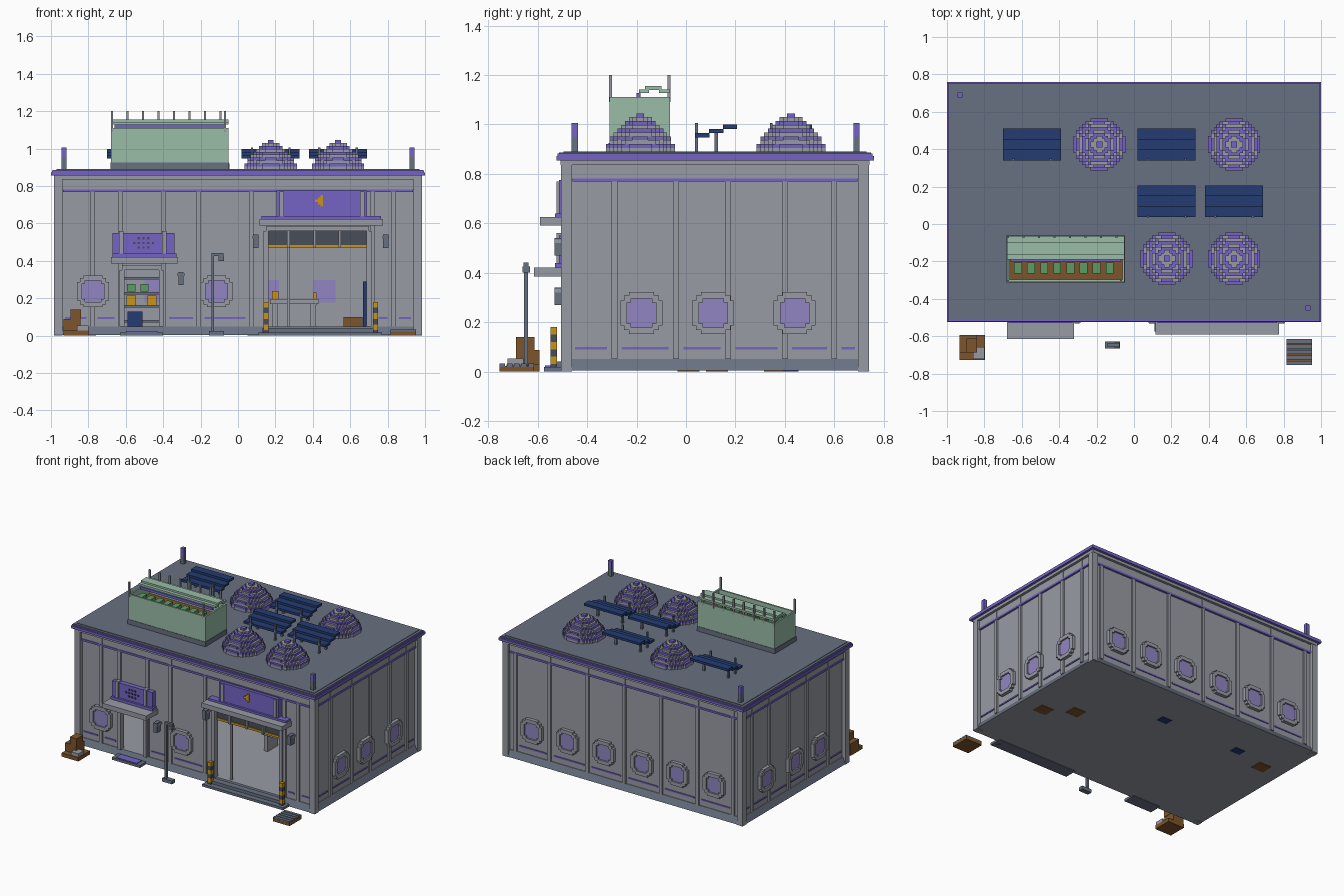
import bpy, bmesh, math

default_cube = bpy.data.objects.get("Cube")
if default_cube:
    bpy.data.objects.remove(default_cube, do_unlink=True)


def colour(name, hexcode):
    """One flat material from an sRGB hex string."""
    rgb = [(int(hexcode[i:i + 2], 16) / 255) ** 2.2 for i in (0, 2, 4)]
    mat = bpy.data.materials.new(name)
    mat.use_nodes = True
    mat.diffuse_color = (*rgb, 1)
    mat.node_tree.nodes["Principled BSDF"].inputs["Base Color"].default_value = (*rgb, 1)
    return mat


wall_grey = colour("wall grey", "979aa2")
slate = colour("slate", "687080")
charcoal = colour("charcoal", "4a4e58")
purple = colour("purple", "7464c4")
lilac = colour("lilac glass", "9084c0")
pale_green = colour("pale green", "98bba6")
leaf_green = colour("leaf green", "5c9a62")
brown = colour("crate brown", "7c5630")
amber = colour("amber", "c8941c")
navy = colour("navy", "283e70")


def add_mesh(name, bm, mat):
    mesh = bpy.data.meshes.new(name)
    bm.to_mesh(mesh)
    bm.free()
    mesh.materials.append(mat)
    obj = bpy.data.objects.new(name, mesh)
    bpy.context.collection.objects.link(obj)
    return obj


def build(name, mat, boxes):
    """One object made of boxes given as (x0, x1, y0, y1, z0, z1)."""
    bm = bmesh.new()
    for box in boxes:
        lo, hi = box[::2], box[1::2]
        for v in bmesh.ops.create_cube(bm, size=1)["verts"]:
            v.co = [hi[i] if v.co[i] > 0 else lo[i] for i in range(3)]
    return add_mesh(name, bm, mat)


def block(x, y, z, width, depth, height):
    """A box by the centre of its footprint and its bottom."""
    return (x - width / 2, x + width / 2, y - depth / 2, y + depth / 2, z, z + height)


# Key planes of the shell
X, FRONT, BACK, TOP, FLOOR, ROOF = .955, -.48, .715, .86, .05, .89
MID, HALF = (FRONT + BACK) / 2, (BACK - FRONT) / 2
SIDES = ("front", "back", "left", "right")


def on_wall(side, u0, u1, z0, z1, out, inside=.01):
    """A box lying on a wall, sticking out by the given amount."""
    if side == "front":
        return (u0, u1, FRONT - out, FRONT + inside, z0, z1)
    if side == "back":
        return (u0, u1, BACK - inside, BACK + out, z0, z1)
    if side == "left":
        return (X - inside, X + out, u0, u1, z0, z1)
    return (-X - out, -X + inside, u0, u1, z0, z1)


# Sloped plinth that is also the floor
bm = bmesh.new()
for v in bmesh.ops.create_cube(bm, size=2)["verts"]:
    flare = .005 if v.co.z > 0 else .028
    v.co = (v.co.x * (X + flare), MID + v.co.y * (HALF + flare), FLOOR if v.co.z > 0 else .004)
plinth = add_mesh("plinth", bm, slate)
plinth.data.materials.append(wall_grey)
for face in plinth.data.polygons:
    face.material_index = int(abs(face.normal.z) > .95)

# Walls, the front one with two doorways
SMALL, LARGE = (-.62, -.41, .35), (.15, .70, .56)
thick = .03
front_wall = [on_wall("front", a, b, FLOOR, TOP, 0, thick)
              for a, b in ((-X, SMALL[0]), (SMALL[1], LARGE[0]), (LARGE[1], X))]
front_wall += [on_wall("front", a, b, z, TOP, 0, thick) for a, b, z in (SMALL, LARGE)]
build("front_wall", wall_grey, front_wall)
build("back_wall", wall_grey, [on_wall("back", -X, X, FLOOR, TOP, 0, thick)])
build("side_walls", wall_grey, [on_wall(s, FRONT, BACK, FLOOR, TOP, 0, thick) for s in SIDES[2:]])
build("corner_posts", wall_grey, [block(sx * (X + .005), MID + sy * (HALF + .003), 0, .045, .045, TOP)
                                  for sx in (-1, 1) for sy in (-1, 1)])

# Ribs, stripes and windows of each wall
SIDE_RIBS, SIDE_WINDOWS = (-.29, -.04, .17, .40, .60), (-.18, .11, .44)
RIBS = {"front": (-.78, -.63, -.40, -.21, .07, .72, .83),
        "back": (-.89, -.60, -.30, 0, .30, .61, .89),
        "left": SIDE_RIBS, "right": SIDE_RIBS}
WINDOWS = {"front": (-.775, -.115), "back": (-.74, -.44, -.15, .16, .46, .75),
           "left": SIDE_WINDOWS, "right": SIDE_WINDOWS}
for side in SIDES:
    long_wall = side in SIDES[:2]
    start, end = (-X, X) if long_wall else (FRONT, BACK)
    build(side + "_ribs", wall_grey, [on_wall(side, u - .012, u + .012, FLOOR, TOP, .012) for u in RIBS[side]])
    build(side + "_top_band", wall_grey, [on_wall(side, start, end, .78, TOP, .009)])
    build(side + "_top_stripe", purple, [on_wall(side, start + .02, end - .02, .768, .782, .014)])
    dashes, edges = [], (start, *RIBS[side], end)
    for a, b in zip(edges, edges[1:]):
        blocked = side == "front" and any(a < (d[0] + d[1]) / 2 < b for d in (SMALL, LARGE))
        if b - a > .1 and not blocked:
            dashes.append(on_wall(side, a + .03, b - .03, .09, .1, .006))
    build(side + "_low_stripe", purple, dashes)
    frames, panes, zc = [], [], .237
    for u in WINDOWS[side]:
        panes.append(on_wall(side, u - .06, u + .06, zc - .06, zc + .06, .014, thick + .004))
        for s in (-1, 1):
            near, far = sorted((s * .058, s * .085))
            frames.append(on_wall(side, u - .05, u + .05, zc + near, zc + far, .025))
            frames.append(on_wall(side, u + near, u + far, zc - .05, zc + .05, .025))
            for t in (-1, 1):
                cu, cz = u + s * .056, zc + t * .056
                frames.append(on_wall(side, cu - .014, cu + .014, cz - .014, cz + .014, .025))
    build(side + "_window_panes", lilac, panes)
    build(side + "_window_frames", wall_grey, frames)


# Roof slabs
def slab(margin, z0, z1):
    return (-X - margin, X + margin, FRONT - margin, BACK + margin, z0, z1)


build("cornice", wall_grey, [slab(.028, .835, TOP)])
build("roof_trim", purple, [slab(.045, .855, .873), slab(.04, .873, .882)])
build("roof_deck", slate, [slab(.033, .87, ROOF - .004), slab(.015, .88, ROOF)])
corners = ((.93, -.45), (-.93, .69))
build("mast_bases", slate, [block(x, y, ROOF, .026, .026, .06) for x, y in corners])
build("mast_tops", purple, [block(x, y, ROOF + .06, .026, .026, .055) for x, y in corners])

# Stepped domes made of rounded block layers
step, layers = .0155, 10
rings = {purple: [], wall_grey: []}
for k in range(layers):
    radius = .142 * (1 - (k / layers) ** 1.6)
    ring = rings[purple if k % 2 else wall_grey]
    rows = max(1, round(radius / step))
    for j in range(-rows, rows):
        off = (j + .5) * step
        half = max(1, round(math.sqrt(max(0, radius ** 2 - off ** 2)) / step)) * step
        ring.append((-half, half, off - step / 2, off + step / 2, ROOF + k * step, ROOF + (k + 1) * step))
spots = ((.175, -.185), (.535, -.185), (-.185, .425), (.535, .425))
for mat, boxes in rings.items():
    first = build("dome_layers", mat, boxes)
    for i, (x, y) in enumerate(spots):
        dome = first if i == 0 else first.copy()
        if i:
            bpy.context.collection.objects.link(dome)
        dome.location = (x, y, 0)

# Solar panels stepping up towards the back, with posts
panels, posts = [], []
for x, y in ((-.545, .425), (.175, .425), (.175, .122), (.535, .122)):
    for i in range(3):
        panels.append(block(x, y + (i - 1) * .056, .948 + i * .017, .31, .058, .017))
    for dx in (-.1, .1):
        posts += [block(x + dx, y - .08, ROOF, .012, .012, .115), block(x + dx, y, ROOF, .014, .014, .08)]
build("solar_panels", navy, panels)
build("solar_posts", slate, posts)

# Open planter house on the roof
gx0, gx1, gy0, gy1, gtop, sheet = -.68, -.05, -.31, -.065, 1.11, .012
build("planter_walls", pale_green, [
    (gx0, gx1, gy0, gy0 + sheet, ROOF, gtop), (gx0, gx1, gy1 - sheet, gy1, ROOF, gtop),
    (gx0, gx0 + sheet, gy0, gy1, ROOF, gtop), (gx1 - sheet, gx1, gy0, gy1, ROOF, gtop)])
build("planter_base", slate, [(gx0 - .003, gx1 + .003, gy0 - .003, gy1 + .003, ROOF, ROOF + .035)])
build("planter_soil", brown, [(gx0 + sheet, gx1 - sheet, gy0 + sheet, gy1 - sheet, ROOF, 1.03)])
build("planter_cover", pale_green, [(gx0, gx1, -.19, -.15, 1.128, 1.142), (gx0, gx1, -.165, -.10, 1.14, 1.155),
                                    (gx0, gx1, -.11, gy1, 1.128, 1.142)])
build("grow_light", purple, [(gx0 + .02, gx1 - .02, -.2, -.185, 1.11, 1.128)])
build("plants", leaf_green, [block(gx0 + .06 + i * .07, -.235, 1.03, .042, .06, .06) for i in range(8)])
poles = [block(gx0 + .006 + i * .083, gy1 - .004, gtop - .02, .012, .012, .11) for i in range(8)]
poles += [block(x, gy0 + .004, gtop - .02, .012, .012, .11) for x in (gx0 + .006, gx1 - .02)]
build("planter_poles", wall_grey, poles)

# Canopies, signs and wall lamps
build("canopies", wall_grey, [(-.68, -.32, -.615, FRONT, .385, .42), (.115, .775, -.59, FRONT, .59, .625)])
build("canopy_stripes", purple, [(-.67, -.33, -.53, FRONT, .42, .44), (.125, .765, -.53, FRONT, .625, .64)])
build("signs", purple, [(-.67, -.34, -.515, FRONT, .44, .55), (.205, .69, -.515, FRONT, .64, .775)])
build("sign_brackets", wall_grey, [block(x, -.505, z, .024, .04, h) for x, z, h in
                                   ((-.625, .44, .12), (-.395, .44, .12), (.235, .64, .13), (.665, .64, .13))])
build("sign_accent", amber, [block(.42 + i * .014, -.517, .714 - i * .012, .014, .012, .014 + i * .024)
                             for i in range(3)])
build("sign_dots", charcoal, [block(-.505 + i * .025, -.516, .49 + j * .025, .012, .01, .012)
                              for i in range(-2, 3) for j in (-1, 0, 1) if i * j in (0, 1, -1)])
lamps = [(.095, .47), (.79, .47), (-.305, .27), (-.70, .27)][:3]
build("wall_lamps", slate, [block(x, -.51, z, .028, .045, .07) for x, z in lamps])
build("lamp_caps", wall_grey, [block(x, -.505, z + .05, .036, .05, .014) for x, z in lamps])

# Door frames, shutter and steps
frames = []
for a, b, top in (SMALL, LARGE):
    frames += [block(x, -.485, FLOOR, .025, .04, top - FLOOR) for x in (a, b)]
    frames.append((a, b, -.505, -.465, top, top + .025))
build("door_frames", wall_grey, frames)
build("shutter", charcoal, [(LARGE[0], LARGE[1], -.475, -.45, .485, .56)])
build("shutter_lip", amber, [(LARGE[0], LARGE[1], -.48, -.45, .47, .486)])
build("shutter_guides", wall_grey, [block(x, -.475, .47, .014, .03, .09) for x in (.27, .41, .545)])
build("door_post", wall_grey, [block(.27, -.46, FLOOR, .014, .014, .43)])
build("door_steps", slate, [(-.63, -.40, -.575, FRONT, 0, .018), (.11, .77, -.575, FRONT, 0, .018),
                            (.13, .73, -.535, FRONT, .018, .04)])
build("door_mat", purple, [(-.60, -.43, -.57, -.51, .018, .024)])

# Striped bollards
for name, mat, odd in (("bollard_dark", charcoal, 0), ("bollard_amber", amber, 1)):
    build(name, mat, [block(x, -.535, i * .03, .027, .027, .03)
                      for x in (.15, .735) for i in range(6) if i % 2 == odd])

# Street lamp
build("street_lamp", slate, [block(-.115, -.647, 0, .08, .036, .025), block(-.135, -.647, 0, .016, .016, .44),
                             block(-.11, -.647, .425, .066, .02, .016), block(-.09, -.647, .40, .03, .03, .025)])

# Crates and pallet outside
build("crates", brown, [block(-.865, -.66, 0, .135, .135, .028), block(-.887, -.64, .028, .09, .095, .06),
                        block(-.867, -.65, .088, .055, .075, .052)])
build("small_crate", wall_grey, [block(-.83, -.69, .028, .06, .065, .025)])
pallet = [block(.883, -.743 + i * .029, .018, .135, .022, .014) for i in range(5)]
build("pallet_slats", slate, pallet)
build("pallet_base", brown, [block(.883, -.685, 0, .135, .14, .022)])

# Indoor furniture seen through the doorways
build("indoor_crates", brown, [block(x, y, 0, .1, .09, .1) for x, y in ((.8, .01), (.615, .125), (-.81, .36))])
build("indoor_stools", navy, [block(x, .425, 0, .08, .06, .13) for x in (.09, -.55)])
build("shelves", slate, [block(-.6, .62, z, .44, .09, .014) for z in (.07, .15, .22, .30)])
build("shelf_plants", leaf_green, [block(-.5 + i * .07, .61, .235, .045, .045, .04) for i in range(-3, 1)])
build("shelf_boxes", amber, [block(-.46 - i * .11, .61, .164, .05, .05, .05) for i in range(4)])
build("workbench", wall_grey, [block(.3, .1, .17, .26, .14, .025), block(.2, .1, FLOOR, .03, .12, .12),
                               block(.4, .1, FLOOR, .03, .12, .12)])
build("bench_tools", amber, [block(.2, .1, .195, .035, .03, .045), block(.41, .06, .16, .02, .03, .07)])
build("indoor_pipe", navy, [block(.68, .3, FLOOR, .025, .025, .24)])
